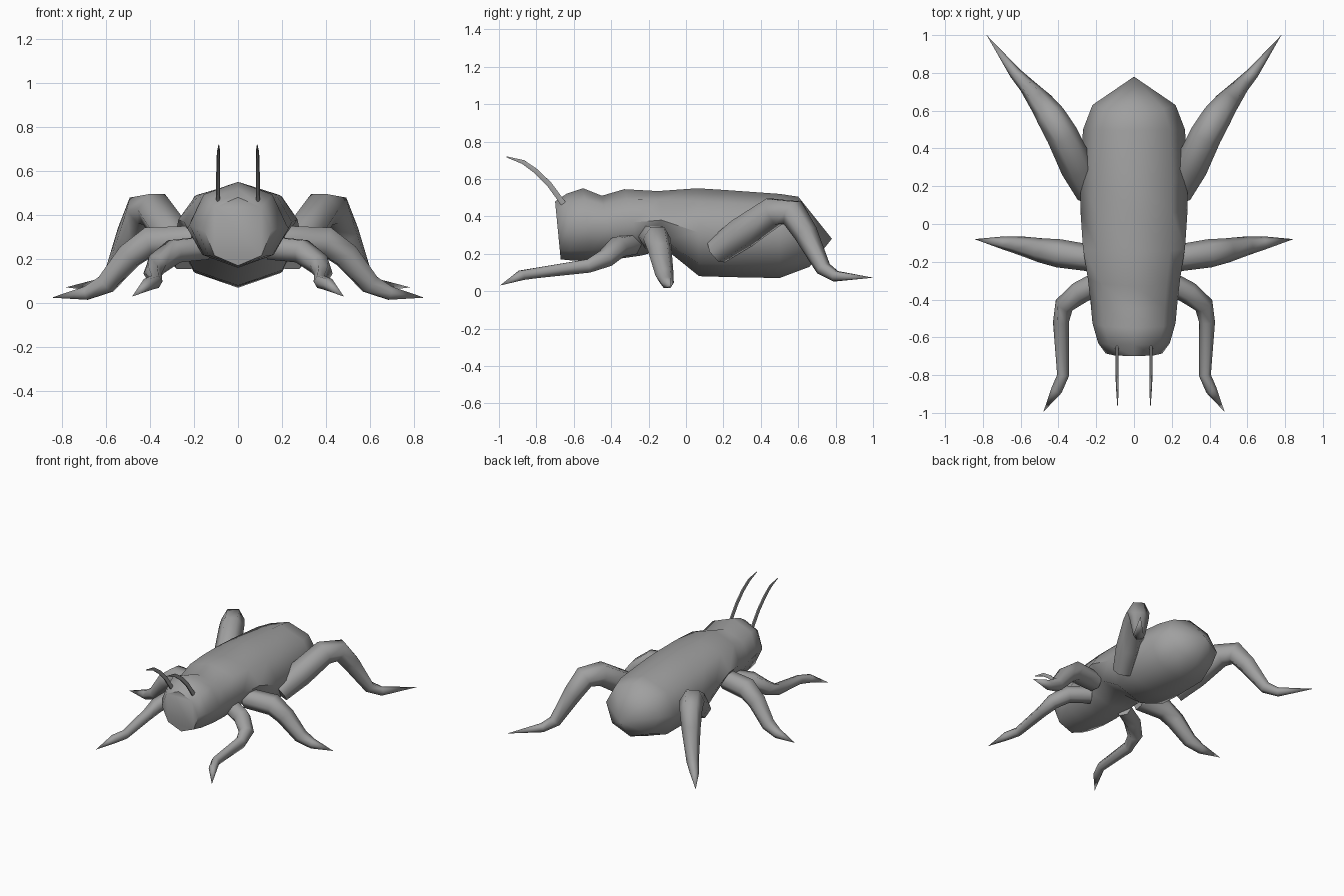
import bpy, bmesh, math
from mathutils import Vector

if "Cube" in bpy.data.objects:
    bpy.data.objects.remove(bpy.data.objects["Cube"])

grey = bpy.data.materials.new("shell_grey")
grey.diffuse_color = (0.35, 0.35, 0.35, 1)
grey.use_nodes = True
grey.node_tree.nodes["Principled BSDF"].inputs["Base Color"].default_value = grey.diffuse_color


def loft(name, rings, angle=60):
    """Skin a list of equal-sized rings into one closed, smooth-shaded object."""
    bm = bmesh.new()
    loops = [[bm.verts.new(p) for p in ring] for ring in rings]
    n = len(loops[0])
    for a, b in zip(loops, loops[1:]):
        for i in range(n):
            j = (i + 1) % n
            bm.faces.new((a[i], a[j], b[j], b[i]))
    bm.faces.new(loops[0])
    bm.faces.new(loops[-1])
    bmesh.ops.remove_doubles(bm, verts=bm.verts, dist=0.0015)
    bmesh.ops.recalc_face_normals(bm, faces=bm.faces)
    mesh = bpy.data.meshes.new(name)
    bm.to_mesh(mesh)
    bm.free()
    mesh.materials.append(grey)
    obj = bpy.data.objects.new(name, mesh)
    bpy.context.collection.objects.link(obj)
    bpy.ops.object.select_all(action='DESELECT')
    obj.select_set(True)
    bpy.context.view_layer.objects.active = obj
    bpy.ops.object.shade_smooth_by_angle(angle=math.radians(angle))
    return obj


def tube(name, path, sides=6, flat=1.0):
    """Tapered limb along (x, y, z, radius) points; flat squeezes it sideways."""
    pts = [Vector(p[:3]) for p in path]
    rings = []
    for k, p in enumerate(pts):
        t = (pts[min(k + 1, len(pts) - 1)] - pts[max(k - 1, 0)]).normalized()
        side = t.cross(Vector((0, 0, 1))).normalized()
        up = side.cross(t)
        r = path[k][3]
        rings.append([p + side * (r * flat * math.cos(a)) + up * (r * math.sin(a))
                      for a in (math.tau * i / sides for i in range(sides))])
    return loft(name, rings, 70)


# Body: octagonal sections as (y at top, y at bottom, half width, z bottom, z top)
sections = [
    (-0.70, -0.67, 0.15, 0.17, 0.48),
    (-0.64, -0.62, 0.19, 0.165, 0.52),
    (-0.55, -0.50, 0.22, 0.16, 0.55),
    (-0.45, -0.38, 0.23, 0.17, 0.51),
    (-0.33, -0.24, 0.245, 0.19, 0.545),
    (-0.15, -0.11, 0.27, 0.225, 0.535),
    (0.06, 0.07, 0.283, 0.08, 0.55),
    (0.22, 0.24, 0.285, 0.075, 0.54),
    (0.50, 0.50, 0.27, 0.07, 0.52),
    (0.60, 0.66, 0.22, 0.13, 0.505),
    (0.78, 0.78, 0.0, 0.28, 0.28),
]
rings = []
for yt, yb, w, zb, zt in sections:
    ring = []
    for i in range(8):
        a = math.tau * i / 8
        s = (math.sin(a) + 1) / 2
        ring.append((w * math.cos(a), yb + (yt - yb) * s, zb + (zt - zb) * s))
    rings.append(ring)
loft("body", rings)

# Limbs on the right side, mirrored to the left
limbs = {
    "front_leg": [(0.15, -0.29, 0.25, 0.06), (0.29, -0.365, 0.235, 0.06),
                  (0.37, -0.43, 0.175, 0.052), (0.387, -0.52, 0.135, 0.042),
                  (0.375, -0.80, 0.097, 0.032), (0.41, -0.88, 0.085, 0.03),
                  (0.48, -0.995, 0.03, 0.0)],
    "middle_leg": [(0.20, -0.185, 0.29, 0.07), (0.40, -0.155, 0.28, 0.075),
                   (0.49, -0.14, 0.215, 0.065), (0.60, -0.115, 0.085, 0.05),
                   (0.69, -0.10, 0.045, 0.035), (0.845, -0.08, 0.025, 0.0)],
    "rear_leg": [(0.23, 0.16, 0.21, 0.075), (0.30, 0.30, 0.31, 0.09),
                 (0.38, 0.47, 0.425, 0.085), (0.44, 0.57, 0.42, 0.078),
                 (0.49, 0.64, 0.31, 0.065), (0.57, 0.735, 0.12, 0.042),
                 (0.63, 0.80, 0.08, 0.032), (0.78, 1.0, 0.072, 0.0)],
    "antenna": [(0.09, -0.65, 0.46, 0.017), (0.09, -0.73, 0.57, 0.016),
                (0.09, -0.80, 0.64, 0.015), (0.088, -0.87, 0.69, 0.013),
                (0.087, -0.96, 0.718, 0.003)],
}
for name, path in limbs.items():
    for label, sign in (("right", 1), ("left", -1)):
        tube(f"{name}_{label}", [(sign * x, y, z, r) for x, y, z, r in path],
             flat=0.55 if name == "antenna" else 1.0)
